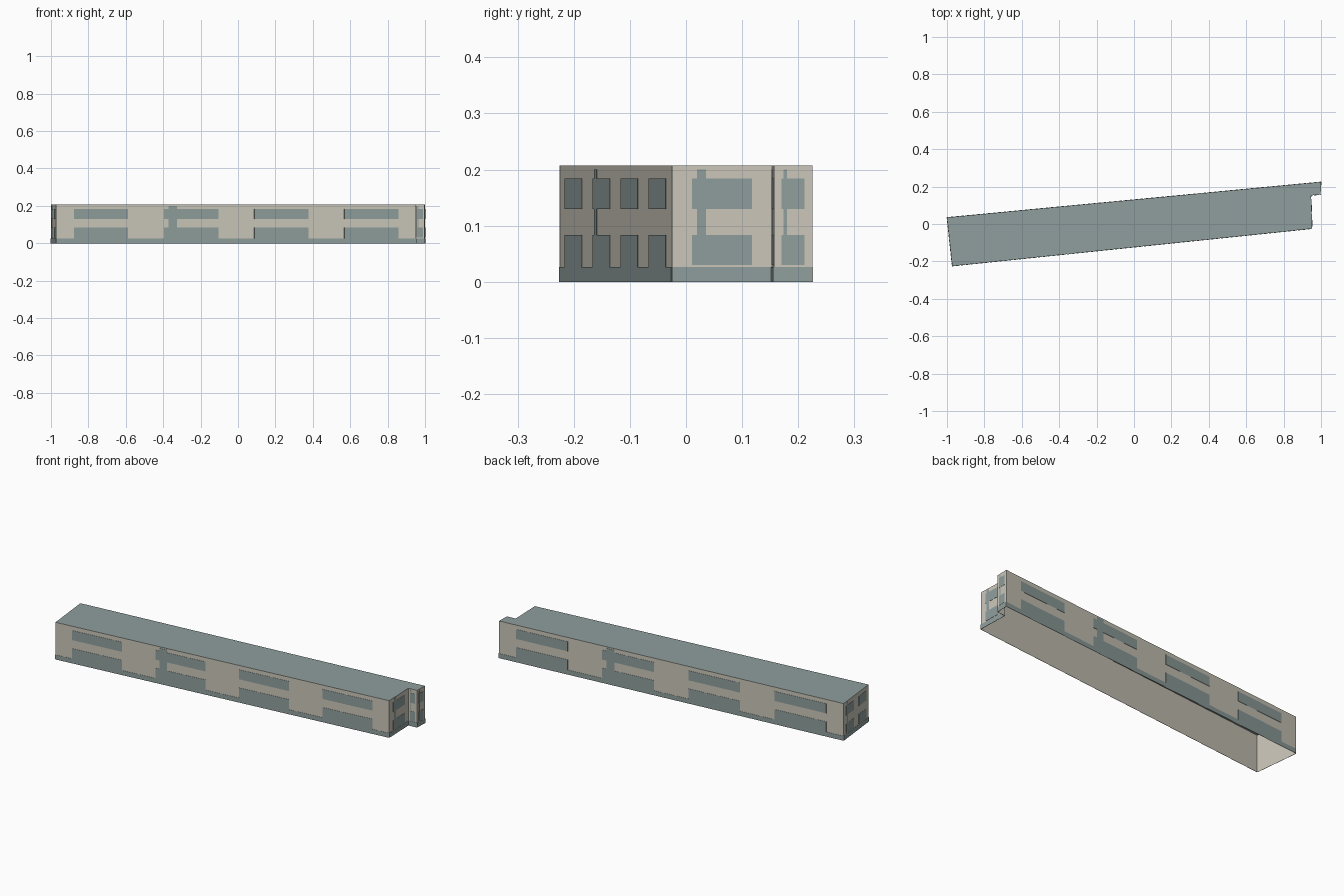
import bpy
import bmesh
from mathutils import Vector

cube = bpy.data.objects.get("Cube")
if cube:
    bpy.data.objects.remove(cube, do_unlink=True)

HEIGHT = 0.207
BASE = 0.026
GAP, THICK = 0.0004, 0.0012


def material(name, rgb):
    mat = bpy.data.materials.new(name)
    mat.use_nodes = True
    color = (*rgb, 1)
    mat.diffuse_color = color
    mat.node_tree.nodes["Principled BSDF"].inputs["Base Color"].default_value = color
    return mat


cream = material("cream_plaster", (0.60, 0.57, 0.49))
teal = material("grey_teal", (0.275, 0.345, 0.338))


def make_object(name, bm, mat):
    mesh = bpy.data.meshes.new(name)
    bm.to_mesh(mesh)
    bm.free()
    mesh.materials.append(mat)
    obj = bpy.data.objects.new(name, mesh)
    bpy.context.collection.objects.link(obj)
    return obj


# Footprint, counterclockwise, with a notch in one end
outline = [(-1, 0.035), (-0.972, -0.225), (0.953, -0.025),
           (0.947, 0.153), (0.998, 0.157), (1, 0.225)]
corners = [Vector((x, y, 0)) for x, y in outline]
up = Vector((0, 0, 1))
wall_names = ["right_end", "front", "left_end", "notch", "left_stub", "back"]
tile_counts = [2, 4, 1, 1, 1, 4]
shaft_tiles = [0, 1, 0, 0, 0, 1]


def add_plate(bm, start, end, u0, u1, z0, z1):
    """Thin plate on the outside of a wall, u running along the wall."""
    along = end - start
    out = along.cross(up).normalized()
    rings = []
    for depth in (GAP, GAP + THICK):
        rings.append([bm.verts.new(start + along * u + up * z + out * depth)
                      for u, z in ((u0, z0), (u1, z0), (u1, z1), (u0, z1))])
    inner, outer = rings
    bm.faces.new(outer)
    bm.faces.new(inner[::-1])
    for i in range(4):
        j = (i + 1) % 4
        bm.faces.new((inner[i], inner[j], outer[j], outer[i]))


# Plain wall shell, open underneath
walls = bmesh.new()
low = [walls.verts.new(c) for c in corners]
high = [walls.verts.new(c + up * HEIGHT) for c in corners]
for i in range(len(corners)):
    j = (i + 1) % len(corners)
    walls.faces.new((low[i], low[j], high[j], high[i]))
make_object("walls", walls, cream)

# Flat roof
roof = bmesh.new()
roof.faces.new([roof.verts.new(c + up * HEIGHT) for c in corners])
make_object("roof", roof, teal)

# Plinth band and two storeys of windows on each wall
for i, (name, tiles, shaft) in enumerate(zip(wall_names, tile_counts, shaft_tiles)):
    start, end = corners[i], corners[(i + 1) % len(corners)]

    plinth = bmesh.new()
    add_plate(plinth, start, end, 0, 1, 0, BASE)
    make_object(name + "_plinth", plinth, teal)

    windows = bmesh.new()
    sill = BASE if tiles == 4 else 0.03
    for t in range(tiles):
        left, right = (t + 0.2) / tiles, (t + 0.8) / tiles
        add_plate(windows, start, end, left, right, sill, 0.083)
        add_plate(windows, start, end, left, right, 0.13, 0.184)
    # Narrow stair light linking the storeys
    s0, s1 = (shaft + 0.25) / tiles, (shaft + 0.34) / tiles
    add_plate(windows, start, end, s0, s1, 0.083, 0.13)
    add_plate(windows, start, end, s0, s1, 0.184, 0.2)
    make_object(name + "_windows", windows, teal)
